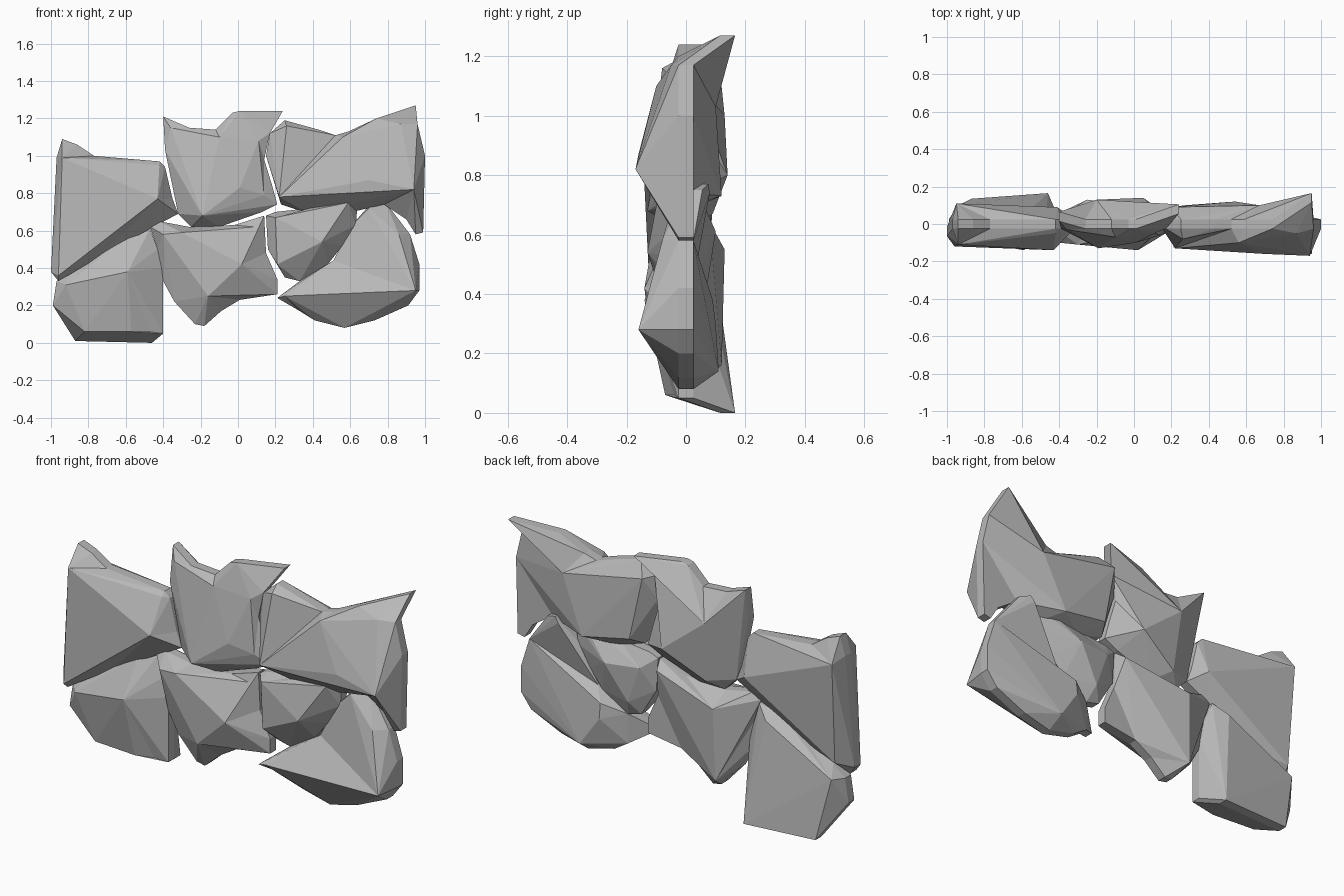
import bpy
import bmesh
from mathutils import Vector
from mathutils.geometry import delaunay_2d_cdt, intersect_line_line_2d

default_cube = bpy.data.objects.get("Cube")
if default_cube:
    bpy.data.objects.remove(default_cube, do_unlink=True)

stone_grey = bpy.data.materials.new("stone grey")
stone_grey.use_nodes = True
grey = (0.48, 0.48, 0.48, 1.0)
stone_grey.diffuse_color = grey
stone_grey.node_tree.nodes["Principled BSDF"].inputs["Base Color"].default_value = grey

UNIT = 0.01      # stone points are written in hundredths
RIM = 2.5        # half thickness of the chipped edge around each stone
ROUNDS = 12      # passes that turn valleys into ridges


def depth_on(start, end, spot):
    """Fraction along an edge at a spot in the wall plane, and its depth."""
    span = end.co.xz - start.co.xz
    part = (spot - start.co.xz).dot(span) / span.length_squared
    return part, start.co.y + part * (end.co.y - start.co.y)


def is_valley(edge, side):
    """True if the other diagonal of the two facets lies further out."""
    a, b = edge.verts
    c, d = [next(v for v in f.verts if v not in (a, b)) for f in edge.link_faces]
    spot = intersect_line_line_2d(a.co.xz, b.co.xz, c.co.xz, d.co.xz)
    if spot is None:
        return False
    part, depth = depth_on(a, b, spot)
    other_part, other_depth = depth_on(c, d, spot)
    inside = all(0.02 < p < 0.98 for p in (part, other_part))
    return inside and (other_depth - depth) * side > 0.001


def bulge(mesh, side):
    """Rotate facet edges so that the stone swells outward."""
    for _ in range(ROUNDS):
        turned = False
        for edge in list(mesh.edges):
            if not edge.is_valid or len(edge.link_faces) != 2:
                continue
            if is_valley(edge, side) and bmesh.utils.edge_rotate(edge, True):
                turned = True
        if not turned:
            break


def facet_side(outline, corners, side):
    """Flat facets over the raised corners of one side of a stone."""
    mesh = bmesh.new()
    count = len(outline)
    verts = []
    for point in outline:
        depth = point[2] if len(point) > 2 else 0
        position = Vector((point[0], depth + side * RIM, point[1]))
        verts.append(mesh.verts.new(position * UNIT))
    for x, z, y in corners:
        verts.append(mesh.verts.new(Vector((x, y, z)) * UNIT))

    flat = [Vector(p[:2]) for p in outline + corners]
    loop = [(i, (i + 1) % count) for i in range(count)]
    _, _, faces, origins, _, _ = delaunay_2d_cdt(flat, loop, [], 1, 0.0001)
    for face in faces:
        ring = [verts[origins[index][0]] for index in face]
        mesh.faces.new(ring if side < 0 else ring[::-1])
    bulge(mesh, side)

    mesh.verts.index_update()
    places = [v.co.copy() for v in mesh.verts]
    facets = [[v.index for v in f.verts] for f in mesh.faces]
    mesh.free()
    return places, facets


def stone(name, outline, front, back):
    """Outline points are x, z and optional depth; corners are x, z, depth."""
    front_places, front_facets = facet_side(outline, front, -1)
    back_places, back_facets = facet_side(outline, back, 1)
    shift = len(front_places)
    facets = front_facets + [[i + shift for i in f] for f in back_facets]

    # Narrow edge band joining the front and back facets
    for i in range(len(outline)):
        j = (i + 1) % len(outline)
        facets.append([j, i, i + shift, j + shift])

    data = bpy.data.meshes.new(name)
    data.from_pydata(front_places + back_places, [], facets)
    mesh = bmesh.new()
    mesh.from_mesh(data)
    loose = [v for v in mesh.verts if not v.link_faces]
    bmesh.ops.delete(mesh, geom=loose, context="VERTS")
    bmesh.ops.recalc_face_normals(mesh, faces=mesh.faces[:])
    mesh.to_mesh(data)
    mesh.free()
    data.materials.append(stone_grey)
    bpy.context.collection.objects.link(bpy.data.objects.new(name, data))


# Upper row
stone("upper_right_stone",
      [(-94, 109), (-86, 106), (-77, 100), (-42, 97), (-39, 94), (-35, 77),
       (-32, 69), (-47, 61), (-74, 46), (-96, 33, -6), (-100, 38, -4), (-97, 99)],
      [(-94, 99, -11), (-42, 95, -5), (-43, 77, -14), (-96, 36, -12)],
      [(-95, 97, 11), (-41, 75, 9), (-94, 42, 7)])

stone("upper_middle_stone",
      [(-40, 121, 4), (-26, 115), (-12, 114), (-3, 123), (1, 124), (24, 124, 8),
       (17, 112), (14, 98), (18, 85), (21, 74), (13, 70), (-10, 62),
       (-25, 62), (-32, 69), (-39, 103)],
      [(-36, 115, -3), (-10, 110, -7), (1, 83, -10), (-19, 68, -13),
       (11, 108, -5), (14, 79, -6)],
      [(-20, 100, 13), (5, 80, 14), (-18, 67, 9)])

stone("upper_left_stone",
      [(17, 112), (25, 119), (43, 114), (52, 111), (59, 113), (74, 120),
       (95, 127, 14), (96, 117), (100, 100), (99, 59), (95, 58), (90, 66),
       (78, 74), (61, 70), (38, 69), (23, 74), (15, 100)],
      [(22, 78, -13), (70, 87, -16), (94, 82, -17), (56, 110, -10),
       (26, 116, -8), (87, 117, -5)],
      [(67, 103, 10), (20, 112, 9), (54, 73, 12), (27, 78, 10)])

# Lower row
stone("lower_right_stone",
      [(-99, 20), (-97, 33), (-90, 39), (-74, 48), (-58, 58), (-47, 61, 2),
       (-43, 50), (-40, 40), (-40, 5), (-46, 0, 14), (-87, 1, 11)],
      [(-59, 38, -14), (-57, 6, -7), (-82, 6, -5), (-92, 31, -8), (-47, 6, -4)],
      [(-54, 55, 9), (-94, 34, 10)])

stone("lower_middle_stone",
      [(-47, 62), (-42, 65), (-26, 62), (-2, 63), (14, 68), (15, 48),
       (21, 34), (21, 26), (1, 23), (-9, 17), (-18, 9), (-23, 10),
       (-34, 22), (-40, 33), (-43, 50)],
      [(-40, 58, -10), (-30, 59, -11), (9, 62, -4), (2, 42, -14),
       (-16, 25, -12), (12, 35, -8)],
      [(-25, 55, 13), (12, 64, 8), (-26, 16, 12)])

stone("small_wedge_stone",
      [(15, 68), (20, 70), (38, 72), (61, 78), (64, 75), (63, 63), (56, 52),
       (48, 42), (33, 33), (25, 35), (16, 50)],
      [(20, 67, -9), (59, 75, -9), (45, 54, -13), (21, 42, -9)],
      [(42, 61, 10), (23, 62, 7), (30, 42, 7)])

stone("lower_left_stone",
      [(73, 77, 5), (79, 75, 3), (92, 58), (97, 42), (97, 28), (91, 20),
       (73, 12), (57, 8), (41, 12), (33, 17), (21, 24, -10), (33, 33),
       (51, 44), (61, 63)],
      [(95, 28, -16), (25, 25, -13), (70, 72, -4), (86, 58, -8)],
      [(45, 38, 9), (45, 30, 10), (71, 74, 8), (56, 14, 11)])
